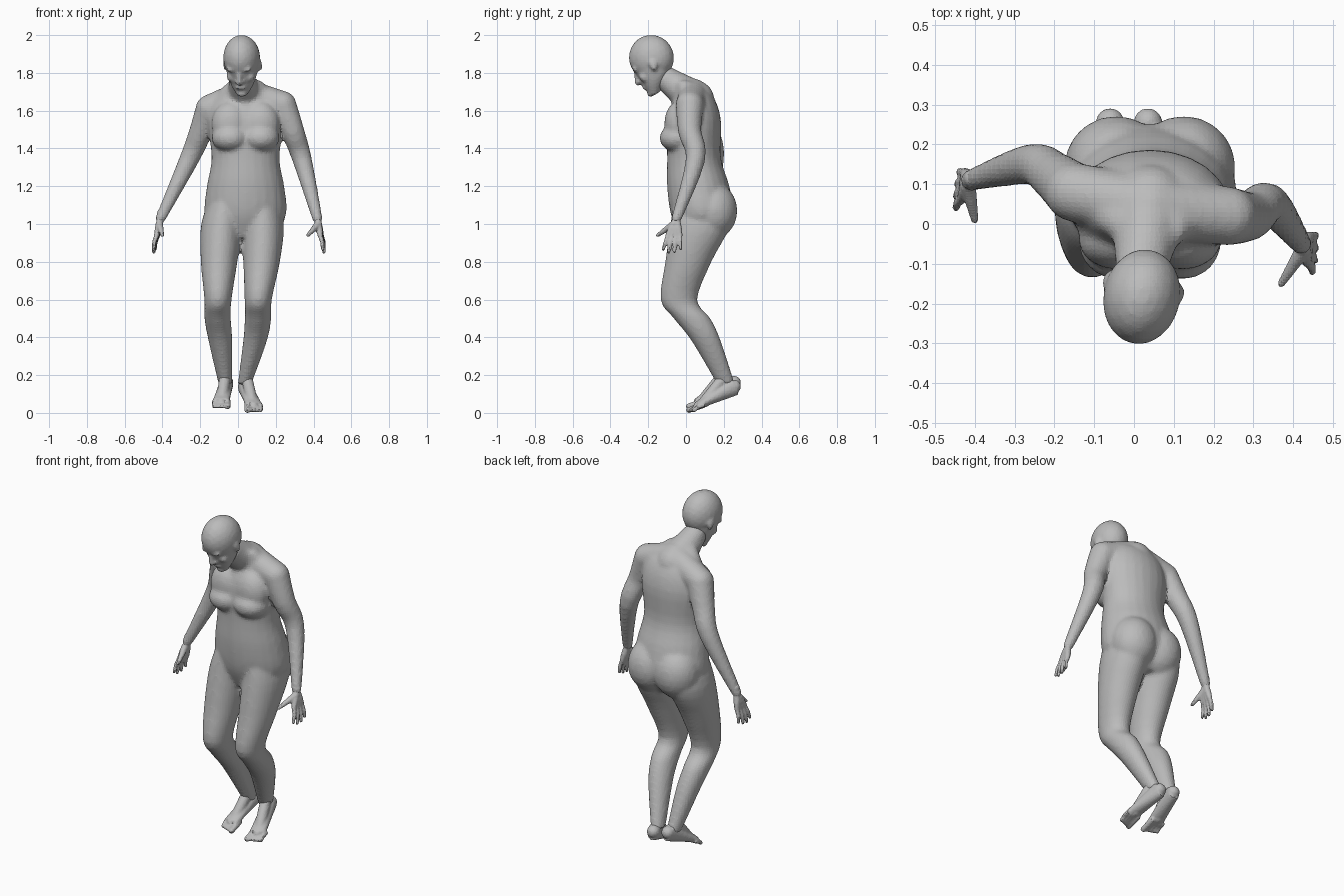
import bpy, bmesh
from math import sin, cos, pi, radians
from mathutils import Vector, Matrix

cube = bpy.data.objects.get("Cube")
if cube:
    bpy.data.objects.remove(cube)

grey = (.5, .5, .5, 1)
skin = bpy.data.materials.new("grey_skin")
skin.use_nodes = True
skin.diffuse_color = grey
skin.node_tree.nodes["Principled BSDF"].inputs["Base Color"].default_value = grey


def spline(rows, steps=4):
    """Smoothly fill in between a few key rows of values."""
    last = len(rows) - 1
    result = []
    for i in range(last):
        before, start, end, after = (rows[min(max(k, 0), last)] for k in range(i - 1, i + 3))
        for step in range(steps):
            t = step / steps
            result.append([b + t / 2 * (c - a + t * (2 * a - 5 * b + 4 * c - d + t * (3 * (b - c) + d - a)))
                           for a, b, c, d in zip(before, start, end, after)])
    return result + [rows[last]]


def bridge(bm, rings):
    """Close a list of point rings into a solid."""
    rings = [[bm.verts.new(point) for point in ring] for ring in rings]
    for lower, upper in zip(rings, rings[1:]):
        for i in range(len(lower)):
            bm.faces.new((lower[i - 1], lower[i], upper[i], upper[i - 1]))
    bm.faces.new(rings[0])
    bm.faces.new(rings[-1])


def circle(sides):
    return [(cos(2 * pi * i / sides), sin(2 * pi * i / sides)) for i in range(sides)]


def stack(bm, rows, matrix=Matrix()):
    """Level oval sections: centre x, height, half width, front y, back y."""
    bridge(bm, [[matrix @ Vector((x + width * c, (front + back) / 2 + (back - front) / 2 * s, z))
                 for c, s in circle(24)]
                for x, z, width, front, back in spline(rows)])


def ball(bm, centre, radii, matrix=Matrix()):
    place = matrix @ Matrix.Translation(centre) @ Matrix.Diagonal((*radii, 1))
    bmesh.ops.create_icosphere(bm, subdivisions=3, radius=1, matrix=place)


def tube(bm, points, widths, heights=None, matrix=Matrix()):
    """Round-ended limb along a path, with a half width and half height at each point."""
    heights = heights or widths
    points = [Vector(point) for point in points]
    whole = (points[-1] - points[0]).normalized()
    hint = Vector((0, -1, 0)) if abs(whole.z) > .8 else Vector((0, 0, 1))
    rings = []
    for i, point in enumerate(points):
        along = points[min(i + 1, len(points) - 1)] - points[max(i - 1, 0)]
        side = along.cross(hint).normalized()
        up = side.cross(along).normalized()
        rings.append([matrix @ (point + side * widths[i] * c + up * heights[i] * s) for c, s in circle(16)])
    bridge(bm, rings)
    for end in (0, -1):
        ball(bm, points[end], [min(widths[end], heights[end])] * 3, matrix)


def finish(bm, name, voxel, smoothing):
    """Fuse the overlapping solids into one faceted skin."""
    bmesh.ops.recalc_face_normals(bm, faces=bm.faces)
    mesh = bpy.data.meshes.new(name)
    bm.to_mesh(mesh)
    bm.free()
    mesh.materials.append(skin)
    part = bpy.data.objects.new(name, mesh)
    bpy.context.collection.objects.link(part)
    fuse = part.modifiers.new("fuse", 'REMESH')
    fuse.mode = 'VOXEL'
    fuse.voxel_size = voxel
    soften = part.modifiers.new("soften", 'SMOOTH')
    soften.factor = .5
    soften.iterations = smoothing


# Torso, chest and buttocks
body = bmesh.new()
middle = .04
stack(body, [(middle, *row) for row in (
    (.93, .14, -.03, .17), (1.05, .215, -.08, .25), (1.2, .205, -.1, .23), (1.35, .18, -.1, .185),
    (1.55, .2, -.1, .185), (1.68, .16, -.06, .14), (1.76, .08, -.07, .04))])
for side in (-1, 1):
    ball(body, (middle + side * .08, -.045, 1.455), (.1, .095, .075))
    ball(body, (middle + side * .08, -.04, 1.53), (.1, .075, .12))
    ball(body, (middle + side * .085, .145, 1.07), (.13, .127, .15))

# Neck
tube(body, [(middle, .05, 1.66), (.02, -.1, 1.765)], (.1, .068))

# Arms: shoulder, upper arm, elbow, wrist
left_arm = [(.235, .02, 1.63), (.29, .02, 1.49), (.34, .05, 1.34), (.42, -.05, 1.03)]
right_arm = [(-.15, .08, 1.61), (-.2, .12, 1.48), (-.26, .15, 1.34), (-.41, .11, 1.03)]
for arm in (left_arm, right_arm):
    thickness = (.075, .062, .052, .028)
    path = spline([(*joint, radius) for joint, radius in zip(arm, thickness)])
    tube(body, [row[:3] for row in path], [row[3] for row in path])
    neck_root = Vector((middle, .04, 1.69))
    tube(body, [neck_root, neck_root.lerp(Vector(arm[0]), .5), arm[0]], (.08, .077, .075))

# Legs: the same sections set on each leg's own line, hip to ankle
leg_sections = ((1.15, .08, -.06, .2), (1, .11, -.083, .235), (.8, .097, -.11, .135), (.6, .072, -.135, .06),
                (.5, .07, -.065, .13), (.38, .063, .03, .185), (.15, .036, .165, .26))
left_line = (.12, .133, .125, .107, .106, .09, .034)
right_line = (-.06, -.085, -.1, -.106, -.108, -.093, -.067)
for line in (left_line, right_line):
    stack(body, [(x, *section) for x, section in zip(line, leg_sections)])
finish(body, "body", .012, 6)

# Head, bowed and turned slightly
pose = (Matrix.Translation((.02, -.18, 1.87)) @ Matrix.Rotation(radians(-11), 4, 'Z')
        @ Matrix.Rotation(radians(32), 4, 'X'))
head = bmesh.new()
ball(head, (0, .003, .01), (.097, .12, .122), pose)
stack(head, [(0, *row) for row in (
    (-.165, .03, -.11, -.05), (-.1, .07, -.113, .05), (0, .092, -.112, .11), (.05, .08, -.1, .1))], pose)
tube(head, [(0, -.108, -.01), (0, -.13, -.065)], (.011, .016), matrix=pose)
ball(head, (0, -.11, -.105), (.028, .014, .012), pose)
ball(head, (0, -.1, -.148), (.028, .02, .018), pose)
for side in (-1, 1):
    ball(head, (side * .016, -.115, -.065), (.011, .014, .01), pose)
    ball(head, (side * .036, -.095, 0), (.034, .018, .014), pose)
    ball(head, (side * .045, -.075, -.06), (.03, .027, .03), pose)
    ear = pose @ Matrix.Translation((side * .093, .01, -.03)) @ Matrix.Rotation(side * .25, 4, 'Z')
    ball(head, (0, 0, 0), (.01, .023, .028), ear)
    ball(head, (0, -.008, -.02), (.009, .014, .018), ear)
finish(head, "head", .009, 4)


# Hands: four fingers fan out below the palm, thumb forward
def hand(name, wrist, side, thumb_x):
    bm = bmesh.new()
    wrist = Vector(wrist)
    down = Vector((side * .2, -.15, -1))
    across = Vector((.1, 1, 0))
    tube(bm, [wrist - down * .03, wrist], (.024, .024))
    for finger in range(4):
        fan = across * (finger - 1.5)
        length = .095 - .015 * abs(finger - 1.4)
        knuckle = wrist + down * .09 + fan * .021
        tip = knuckle + down * length + fan * .01
        bend = knuckle.lerp(tip, .5) + Vector((side * .005, 0, 0))
        tube(bm, [wrist, wrist.lerp(knuckle, .6), knuckle], (.017, .018, .014))
        tube(bm, [knuckle, bend, tip], (.013, .011, .009))
    root = wrist + down * .03 - across * .01
    tip = wrist + Vector((thumb_x, -.1, -.09))
    tube(bm, [root, root.lerp(tip, .5), tip], (.02, .015, .01))
    finish(bm, name, .006, 2)


hand("left_hand", left_arm[-1], 1, -.05)
hand("right_hand", right_arm[-1], -1, .01)


# Feet: heels raised, weight on the toes
def foot(name, side, heel_x, toe_x, lift):
    bm = bmesh.new()
    heel = Vector((heel_x, .255, .14 + lift))
    pad = Vector((toe_x, .06, .04 + lift))
    steps = [i / 4 for i in range(5)]
    tube(bm, [heel.lerp(pad, t) for t in steps],
         [.036 + .01 * t for t in steps], [.05 - .03 * t for t in steps])
    # Instep rising into the shin
    tube(bm, [heel.lerp(pad, .3) + Vector((0, -.01, .06)), heel.lerp(pad, .8)], (.03, .03))
    for toe in range(5):
        size = .012 if toe else .016
        base = pad + Vector((side * (toe - 2) * .018, 0, -.01))
        reach = .045 - .007 * toe
        tube(bm, [base + Vector((0, .03, .01)), base, base + Vector((0, -reach, -.015))], [size] * 3)
    finish(bm, name, .007, 2)


foot("left_foot", 1, .035, .085, 0)
foot("right_foot", -1, -.06, -.09, .02)
